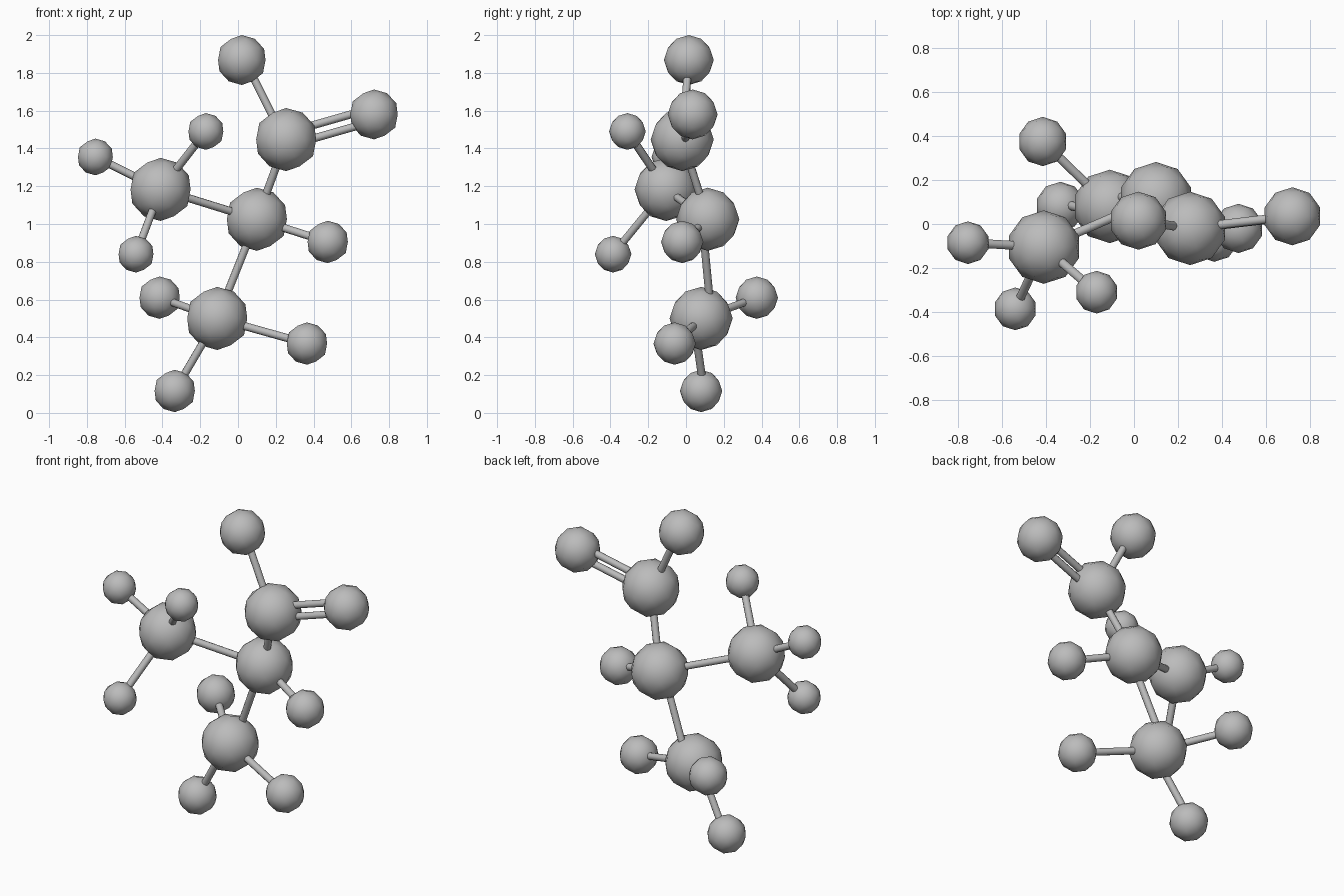
import bpy
from mathutils import Vector

if "Cube" in bpy.data.objects:
    bpy.data.objects.remove(bpy.data.objects["Cube"])

grey = bpy.data.materials.new("plain grey")
grey.diffuse_color = (0.50, 0.50, 0.50, 1)
grey.use_nodes = True
grey.node_tree.nodes["Principled BSDF"].inputs["Base Color"].default_value = grey.diffuse_color

# name: (centre, radius)
BALLS = {
    "upper_hub": ((0.255, -0.02, 1.447), 0.167),
    "middle_hub": ((0.10, 0.115, 1.025), 0.167),
    "left_hub": ((-0.41, -0.105, 1.183), 0.167),
    "lower_hub": ((-0.11, 0.08, 0.50), 0.167),
    "top_ball": ((0.02, 0.015, 1.868), 0.132),
    "right_ball": ((0.72, 0.035, 1.58), 0.132),
    "left_outer_ball": ((-0.755, -0.085, 1.355), 0.097),
    "left_upper_ball": ((-0.17, -0.31, 1.49), 0.097),
    "left_lower_ball": ((-0.54, -0.386, 0.84), 0.097),
    "middle_side_ball": ((0.475, -0.02, 0.905), 0.112),
    "lower_back_ball": ((-0.415, 0.375, 0.61), 0.112),
    "lower_right_ball": ((0.365, -0.06, 0.367), 0.112),
    "bottom_ball": ((-0.335, 0.08, 0.116), 0.112),
}

# single rods between ball centres, with small shifts of the start and end
NONE = (0, 0, 0)
RODS = [
    ("upper_hub", "top_ball", (-0.01, 0, 0), (0.015, 0, 0)),
    ("upper_hub", "middle_hub", NONE, NONE),
    ("middle_hub", "left_hub", NONE, NONE),
    ("middle_hub", "lower_hub", (0, -0.03, 0), (0, 0.055, 0)),
    ("middle_hub", "middle_side_ball", NONE, NONE),
    ("left_hub", "left_outer_ball", NONE, NONE),
    ("left_hub", "left_upper_ball", NONE, NONE),
    ("left_hub", "left_lower_ball", NONE, NONE),
    ("lower_hub", "lower_back_ball", NONE, NONE),
    ("lower_hub", "lower_right_ball", NONE, NONE),
    ("lower_hub", "bottom_ball", (0, -0.04, 0), (0, 0.015, 0)),
]


def finish(name):
    ob = bpy.context.object
    ob.name = name
    ob.data.materials.append(grey)
    bpy.ops.object.shade_smooth()


def ball(name, centre, radius):
    bpy.ops.mesh.primitive_ico_sphere_add(subdivisions=2, radius=radius, location=centre)
    finish(name)


def rod(name, a, b, radius=0.021):
    axis = b - a
    bpy.ops.mesh.primitive_cylinder_add(
        vertices=10, radius=radius, depth=axis.length, location=(a + b) / 2,
        rotation=axis.to_track_quat('Z', 'Y').to_euler(), end_fill_type='NOTHING')
    finish(name)


for name, (centre, radius) in BALLS.items():
    ball(name, centre, radius)

for start, end, shift_a, shift_b in RODS:
    rod(f"rod_{start}_to_{end}",
        Vector(BALLS[start][0]) + Vector(shift_a), Vector(BALLS[end][0]) + Vector(shift_b))

# twin rods side by side to the right ball
a, b = Vector(BALLS["upper_hub"][0]), Vector(BALLS["right_ball"][0])
offset = (b - a).cross(Vector((0, 1, 0))).normalized() * 0.034
for side, label in ((1, "twin_rod_lower"), (-1, "twin_rod_upper")):
    rod(label, a + offset * side, b + offset * side)
